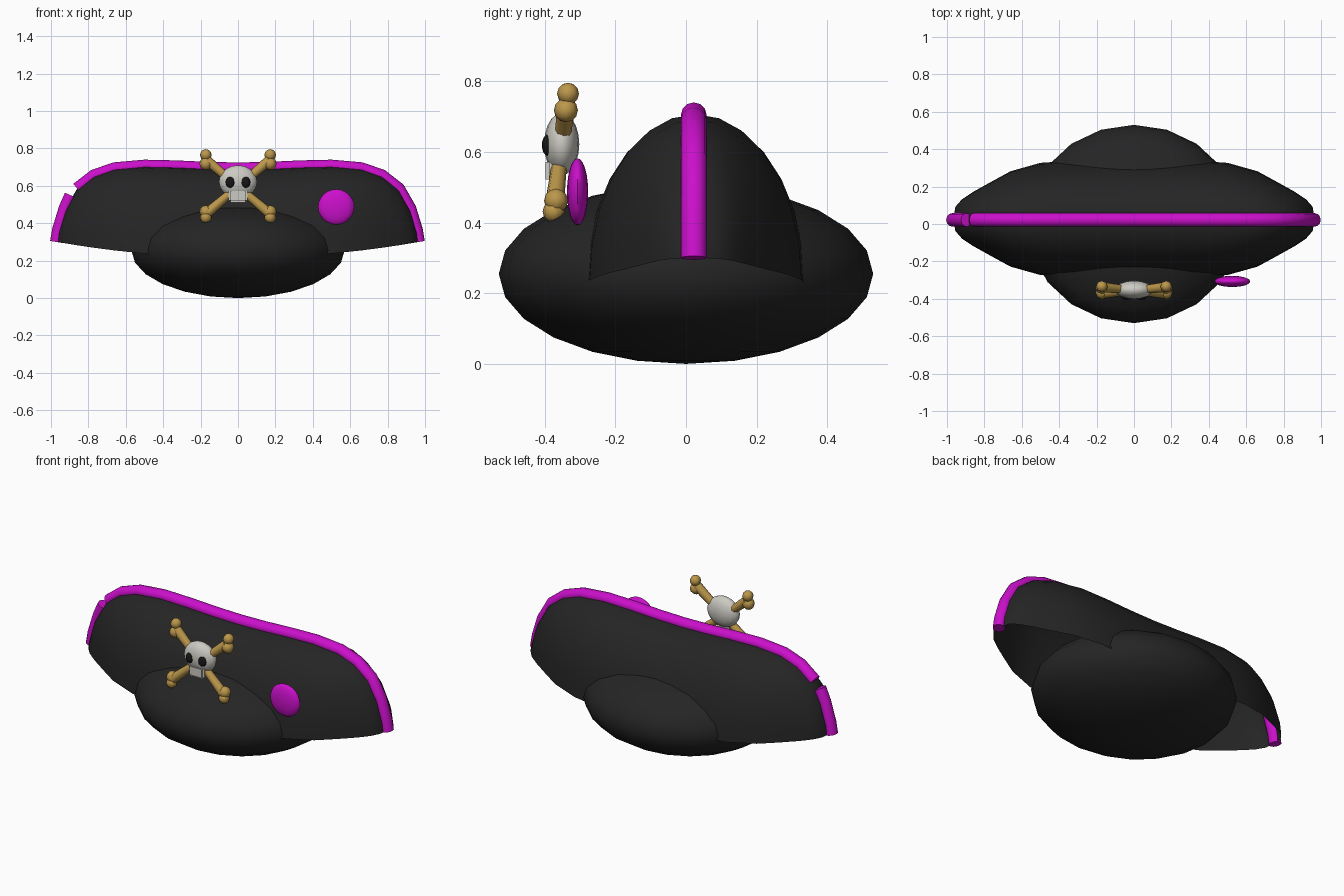
import bpy, bmesh, math
from mathutils import Vector

if "Cube" in bpy.data.objects:
    bpy.data.objects.remove(bpy.data.objects["Cube"])


def material(name, rgb):
    m = bpy.data.materials.new(name)
    m.diffuse_color = (*rgb, 1)
    m.use_nodes = True
    m.node_tree.nodes["Principled BSDF"].inputs["Base Color"].default_value = m.diffuse_color
    return m


BLACK = material("black felt", (0.018, 0.018, 0.018))
MAGENTA = material("magenta trim", (0.60, 0.005, 0.60))
GOLD = material("gold bone", (0.50, 0.31, 0.07))
WHITE = material("skull white", (0.60, 0.59, 0.54))
DARK = material("eye black", (0.008, 0.008, 0.008))


def finish(name, bm, mat, angle=60):
    bmesh.ops.remove_doubles(bm, verts=bm.verts, dist=0.0005)
    bmesh.ops.recalc_face_normals(bm, faces=bm.faces)
    me = bpy.data.meshes.new(name)
    bm.to_mesh(me)
    bm.free()
    ob = bpy.data.objects.new(name, me)
    bpy.context.collection.objects.link(ob)
    me.materials.append(mat)
    bpy.ops.object.select_all(action='DESELECT')
    ob.select_set(True)
    bpy.context.view_layer.objects.active = ob
    bpy.ops.object.shade_smooth_by_angle(angle=math.radians(angle))
    return ob


def ball(name, loc, size, mat, seg=12, rings=8, turn=0.0):
    bm = bmesh.new()
    bmesh.ops.create_uvsphere(bm, u_segments=seg, v_segments=rings, radius=1)
    for v in bm.verts:
        c, s = math.cos(turn), math.sin(turn)
        x, y = v.co.x * c - v.co.y * s, v.co.x * s + v.co.y * c
        v.co = Vector((x * size[0], y * size[1], v.co.z * size[2])) + Vector(loc)
    return finish(name, bm, mat)


def skin(bm, rows, closed):
    """Bridge neighbouring rows of points with quads."""
    vs = [[bm.verts.new(p) for p in r] for r in rows]
    n = len(rows[0])
    for a, b in zip(vs, vs[1:]):
        for i in range(n if closed else n - 1):
            j = (i + 1) % n
            bm.faces.new((a[i], a[j], b[j], b[i]))
    if closed:
        bm.faces.new(vs[0])
        bm.faces.new(vs[-1])


# crown: flattened ball
ball("crown", (0, 0, 0.255), (0.57, 0.53, 0.255), BLACK, 20, 12, math.pi / 2)

# brim: folded open shell; stations are (x, top height, half width)
HALF = [(0, 0.692, 0.312), (0.16, 0.695, 0.312), (0.33, 0.703, 0.311),
        (0.50, 0.707, 0.300), (0.66, 0.693, 0.255), (0.77, 0.655, 0.195),
        (0.86, 0.585, 0.145), (0.92, 0.480, 0.105), (0.955, 0.365, 0.065),
        (0.966, 0.300, 0.002)]
STATIONS = [(-x, z, w) for x, z, w in HALF[:0:-1]] + HALF
MID_Y = 0.027
rows = []
for x, top, w in STATIONS:
    edge = 0.215 + 0.085 * (x / 0.966) ** 2
    rows.append([(x, MID_Y - w * math.cos(a), edge + (top - edge) * math.sin(a))
                 for a in (math.pi * k / 14 for k in range(15))])
bm = bmesh.new()
skin(bm, rows, False)
finish("brim", bm, BLACK)


# trim: rounded band swept along the ridge
def band(name, path):
    rows = []
    for i, (x, z) in enumerate(path):
        a, b = path[max(i - 1, 0)], path[min(i + 1, len(path) - 1)]
        t = Vector((b[0] - a[0], 0, b[1] - a[1])).normalized()
        n = Vector((-t.z, 0, t.x))
        rows.append([Vector((x, MID_Y - 0.005, z)) + n * 0.033 * math.sin(q)
                     + Vector((0, 0.036 * math.cos(q), 0))
                     for q in (math.tau * k / 12 for k in range(12))])
    bm = bmesh.new()
    skin(bm, rows, True)
    finish(name, bm, MAGENTA)


ridge = [(x, z) for x, z, w in STATIONS]
band("ridge_trim", ridge[3:])
band("tip_trim", [(-0.895, 0.55)] + [(x - 0.006, z) for x, z in ridge[2::-1]][0:3])

# round badge
ball("badge", (0.525, -0.307, 0.487), (0.097, 0.03, 0.095), MAGENTA, 16, 12)


# crossed bones: tapered shaft with two knobs on each end
def bone(name, a, b):
    a, b = Vector(a), Vector(b)
    d = (b - a).normalized()
    u = d.cross(Vector((0, 1, 0))).normalized()
    v = d.cross(u)
    bm = bmesh.new()
    skin(bm, [[p + (u * math.cos(q) + v * math.sin(q)) * r
               for q in (math.tau * k / 8 for k in range(8))]
              for p, r in ((a, 0.027), ((a + b) / 2, 0.02), (b, 0.027))], True)
    finish(name, bm, GOLD)


for s, side in ((-1, "left"), (1, "right")):
    bone("bone_" + side, (s * 0.165, -0.338, 0.735), (-s * 0.165, -0.372, 0.455))
    for part, y, z, r in (("upper_tip", -0.334, 0.765, 0.031),
                          ("upper_joint", -0.34, 0.718, 0.034),
                          ("lower_joint", -0.368, 0.462, 0.034),
                          ("lower_tip", -0.375, 0.431, 0.031)):
        ball(f"bone_{part}_{side}", (s * 0.172, y, z), (r, r, r), GOLD, 8, 6)
    # eye sockets
    ball("eye_" + side, (s * 0.041, -0.392, 0.619), (0.025, 0.016, 0.03), DARK)

# skull and jaw
ball("skull", (0, -0.352, 0.622), (0.102, 0.05, 0.088), WHITE, 16, 10)
bm = bmesh.new()
bmesh.ops.create_cube(bm, size=1)
for v in bm.verts:
    v.co = Vector((v.co.x * 0.10, v.co.y * 0.045 - 0.375, v.co.z * 0.07 + 0.547))
bmesh.ops.bevel(bm, geom=list(bm.edges), offset=0.01, segments=2, affect='EDGES')
finish("jaw", bm, WHITE)
